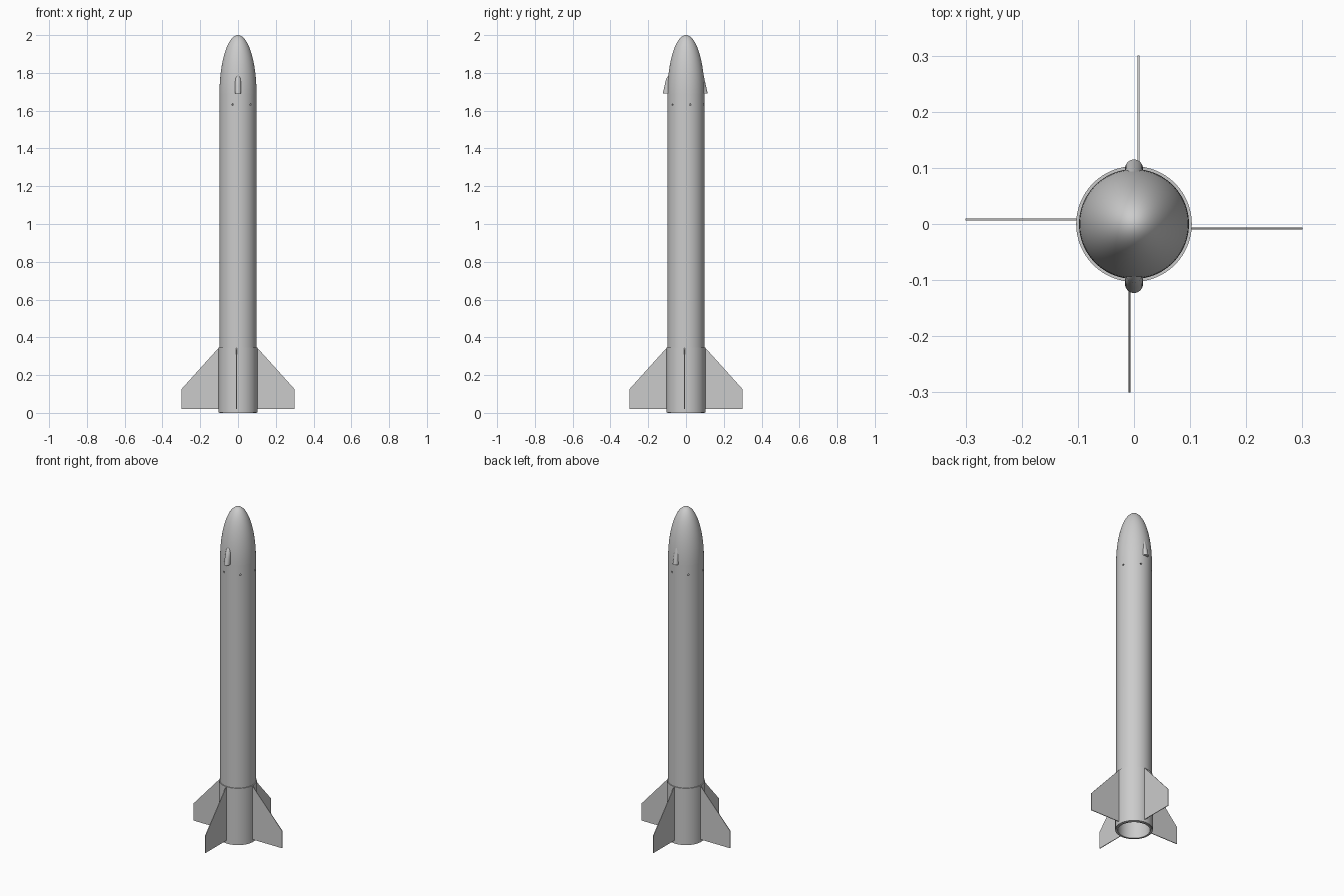
import bpy, bmesh, math
from mathutils import Matrix, Vector

if "Cube" in bpy.data.objects:
    bpy.data.objects.remove(bpy.data.objects["Cube"])


def make_material(name, colour):
    m = bpy.data.materials.new(name)
    m.use_nodes = True
    m.diffuse_color = colour
    m.node_tree.nodes["Principled BSDF"].inputs["Base Color"].default_value = colour
    return m


GREY = make_material("light grey", (0.6, 0.6, 0.6, 1))
BODY_R, SLEEVE_R, BORE_R = 0.098, 0.103, 0.088
NOSE_Z, TOP_Z = 1.69, 2.0


def finish(name, bm, smooth=True):
    bmesh.ops.recalc_face_normals(bm, faces=bm.faces)
    mesh = bpy.data.meshes.new(name)
    bm.to_mesh(mesh)
    bm.free()
    mesh.materials.append(GREY)
    ob = bpy.data.objects.new(name, mesh)
    bpy.context.collection.objects.link(ob)
    if smooth:
        bpy.ops.object.select_all(action="DESELECT")
        ob.select_set(True)
        bpy.context.view_layer.objects.active = ob
        bpy.ops.object.shade_smooth_by_angle(angle=math.radians(35))
    return ob


def lathe(name, profile, closed=False, steps=96):
    bm = bmesh.new()
    vs = [bm.verts.new((r, 0, z)) for r, z in profile]
    edges = [bm.edges.new(p) for p in zip(vs, vs[1:])]
    if closed:
        edges.append(bm.edges.new((vs[-1], vs[0])))
    bmesh.ops.spin(bm, geom=vs + edges, axis=(0, 0, 1), cent=(0, 0, 0),
                   angle=math.tau, steps=steps)
    bmesh.ops.remove_doubles(bm, verts=bm.verts, dist=1e-5)
    return finish(name, bm)


# Airframe: hollow tube, open at the tail
body = lathe("body_tube", [(BODY_R, NOSE_Z), (BODY_R, 0), (BORE_R, 0), (BORE_R, NOSE_Z)], True)

# Elliptical nose cone
angles = [math.pi / 2 * i / 24 for i in range(25)]
lathe("nose_cone", [(0, NOSE_Z)] + [(BODY_R * math.cos(a), NOSE_Z + (TOP_Z - NOSE_Z) * math.sin(a))
                                    for a in angles])

# Sleeve that carries the fins
lathe("fin_sleeve", [(SLEEVE_R, 0.345), (SLEEVE_R, 0.003),
                     (BODY_R - 0.002, 0.003), (BODY_R - 0.002, 0.345)], True)

# Four fins, each set slightly to one side of the axis
FIN = [(0.095, 0.02), (0.3, 0.02), (0.3, 0.125), (0.102, 0.345), (0.095, 0.345)]
for i, side in enumerate(("left", "back", "right", "front")):
    bm = bmesh.new()
    face = bm.faces.new([bm.verts.new((x, -0.010, z)) for x, z in FIN])
    ext = bmesh.ops.extrude_face_region(bm, geom=[face])
    moved = [v for v in ext["geom"] if isinstance(v, bmesh.types.BMVert)]
    bmesh.ops.translate(bm, verts=moved, vec=(0, 0.004, 0))
    bmesh.ops.rotate(bm, verts=bm.verts, matrix=Matrix.Rotation(i * math.pi / 2, 3, "Z"))
    finish("fin_" + side, bm, False)


# Tapered fairings near the nose, round on the outside and flat underneath
def fairing(name, direction, reach):
    bm = bmesh.new()
    half_w, rings = 0.016, []
    for z, out, w in ((1.69, reach, half_w), (1.73, reach - 0.009, half_w),
                      (1.77, reach - 0.018, 0.014), (1.785, 0.094, 0.008)):
        ring = [bm.verts.new((w, direction * 0.08, z))]
        for k in range(13):
            a = math.pi * k / 12
            y = out - w + w * math.sin(a)
            ring.append(bm.verts.new((w * math.cos(a), direction * y, z)))
        ring.append(bm.verts.new((-w, direction * 0.08, z)))
        rings.append(ring)
    for lo, hi in zip(rings, rings[1:]):
        for k in range(len(lo)):
            j = (k + 1) % len(lo)
            bm.faces.new((lo[k], lo[j], hi[j], hi[k]))
    bm.faces.new(rings[0])
    bm.faces.new(rings[-1])
    finish(name, bm)


fairing("front_fairing", -1, 0.123)
fairing("back_fairing", 1, 0.115)

# Ring of six small vent holes drilled through the tube wall
bm = bmesh.new()
for i in range(6):
    a = math.radians(13 + 60 * i)
    d = Vector((math.cos(a), math.sin(a), 0))
    turn = d.to_track_quat("Z", "Y").to_matrix().to_4x4()
    bmesh.ops.create_cone(bm, cap_ends=True, segments=12, radius1=0.005, radius2=0.005, depth=0.04,
                          matrix=Matrix.Translation(d * 0.093 + Vector((0, 0, 1.632))) @ turn)
drill = finish("vent_hole_cutter", bm, False)
drill.hide_render = True
drill.hide_viewport = True
cut = body.modifiers.new("vent_holes", "BOOLEAN")
cut.object = drill
cut.operation = "DIFFERENCE"
cut.solver = "EXACT"
